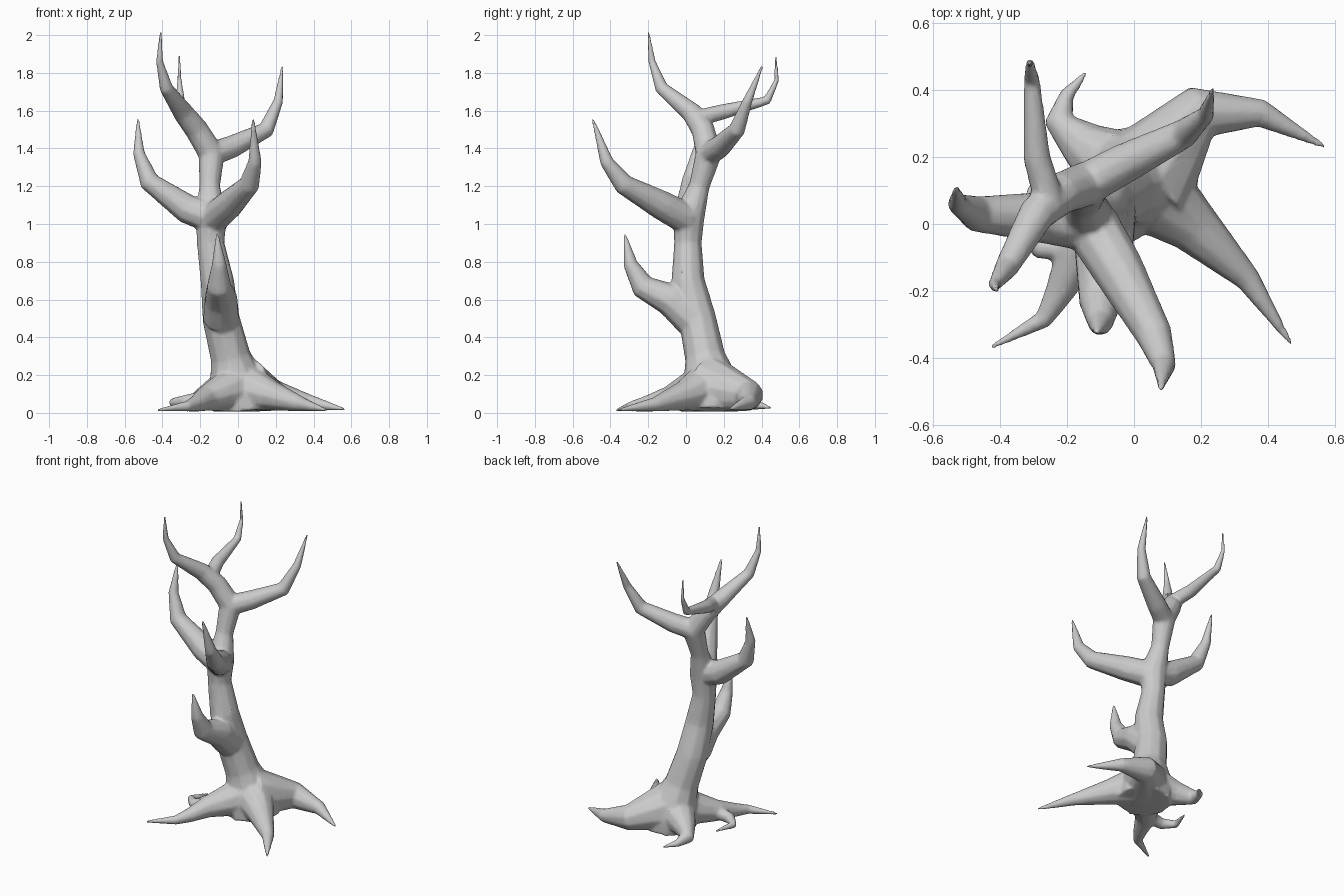
import bpy, bmesh, math
from mathutils import Vector

cube = bpy.data.objects.get("Cube")
if cube:
    bpy.data.objects.remove(cube)

SIDES = 10
TIP = 0.007
GREY = (0.6, 0.6, 0.6, 1)

bark = bpy.data.materials.new("pale grey bark")
bark.use_nodes = True
bark.diffuse_color = GREY
bark.node_tree.nodes["Principled BSDF"].inputs["Base Color"].default_value = GREY
bm = bmesh.new()


def tube(points, radii):
    """Closed tube through the points, flattened where it meets the ground."""
    points = [Vector(p) for p in points]
    steps = [(b - a).normalized() for a, b in zip(points, points[1:])]
    tangents = [(a + b).normalized() for a, b in zip(steps[:1] + steps, steps + steps[-1:])]
    side = tangents[0].orthogonal()
    rings = []
    for point, tangent, radius in zip(points, tangents, radii):
        side = (side - tangent * side.dot(tangent)).normalized()
        up = tangent.cross(side)
        ring = []
        for k in range(SIDES):
            angle = math.tau * k / SIDES
            v = point + (side * math.cos(angle) + up * math.sin(angle)) * radius
            v.z = max(v.z, TIP)
            ring.append(bm.verts.new(v))
        rings.append(ring)
    for low, high in zip(rings, rings[1:]):
        for k in range(SIDES):
            n = (k + 1) % SIDES
            bm.faces.new((low[k], low[n], high[n], high[k]))
    bm.faces.new(rings[0][::-1])
    bm.faces.new(rings[-1])


def pointed(radius, power, *points):
    """Limb whose thickness falls to a tip by its distance along the path."""
    lengths = [math.dist(a, b) for a, b in zip(points, points[1:])]
    total = sum(lengths)
    radii = []
    for i in range(len(points)):
        t = sum(lengths[:i]) / total
        radii.append(max(TIP, radius * (1 - t ** power)))
    tube(points, radii)


def branch(radius, *points):
    pointed(radius, 1.6, *points)


def root(radius, *points):
    pointed(radius, 0.75, *points)


# Joints shared by the limbs
base = (.02, .12, .14)
knot = (-.09, .03, .5)
fork = (-.13, 0, 1.03)
crown = (-.14, .12, 1.37)

# Trunk
tube([(.03, .13, .01), (.02, .13, .1), (-.02, .12, .21), (-.04, .1, .3), (-.09, .06, .5),
      (-.11, .01, .7), (-.145, .01, .9), (-.14, .015, 1.04), (-.15, .07, 1.2), crown,
      (-.14, .12, 1.42)],
     [.17, .17, .135, .108, .1, .09, .074, .085, .056, .07, .055])

# Front stub
branch(.1, knot, (-.09, -.08, .6), (-.1, -.23, .67), (-.1, -.295, .79), (-.11, -.325, .95))

# Middle branches, front and side
branch(.085, fork, (-.05, -.13, 1.1), (.06, -.33, 1.21), (.09, -.42, 1.33), (.08, -.495, 1.56))
branch(.085, fork, (-.27, .02, 1.08), (-.47, .03, 1.225), (-.525, .06, 1.375), (-.53, .11, 1.56))

# Upper branches, with a twig pointing back
branch(.065, crown, (-.03, .18, 1.41), (.15, .27, 1.5), (.213, .325, 1.65), (.236, .405, 1.84))
branch(.068, crown, (-.22, .09, 1.5), (-.29, .03, 1.59), (-.38, -.13, 1.72),
       (-.415, -.18, 1.86), (-.41, -.2, 2.02))
branch(.046, (-.25, .06, 1.56), (-.29, .2, 1.595), (-.305, .43, 1.655), (-.31, .48, 1.76),
       (-.31, .475, 1.89))

# Roots
root(.17, base, (.2, .335, .09), (.38, .33, .055), (.57, .23, .018))
root(.14, base, (.18, -.01, .09), (.34, -.165, .045), (.47, -.36, .015))
root(.14, base, (-.17, -.09, .075), (-.22, -.2, .05), (-.27, -.285, .035), (-.43, -.37, .015))
root(.16, base, (-.15, .235, .09), (-.225, .31, .06), (-.2, .385, .04), (-.14, .455, .025))

# Hooked side root
branch(.045, (-.15, -.07, .08), (-.28, -.07, .06), (-.345, -.01, .055), (-.305, .12, .05))

bmesh.ops.recalc_face_normals(bm, faces=bm.faces)
mesh = bpy.data.meshes.new("bare_tree")
bm.to_mesh(mesh)
bm.free()
mesh.materials.append(bark)
tree = bpy.data.objects.new("bare_tree", mesh)
bpy.context.collection.objects.link(tree)

# Fuse the limbs into one skin and soften the joints
fuse = tree.modifiers.new("fuse", 'REMESH')
fuse.mode = 'VOXEL'
fuse.voxel_size = 0.009
fuse.use_smooth_shade = True
soften = tree.modifiers.new("soften", 'SMOOTH')
soften.factor = 0.5
soften.iterations = 6
reduce = tree.modifiers.new("reduce", 'DECIMATE')
reduce.ratio = 0.2
